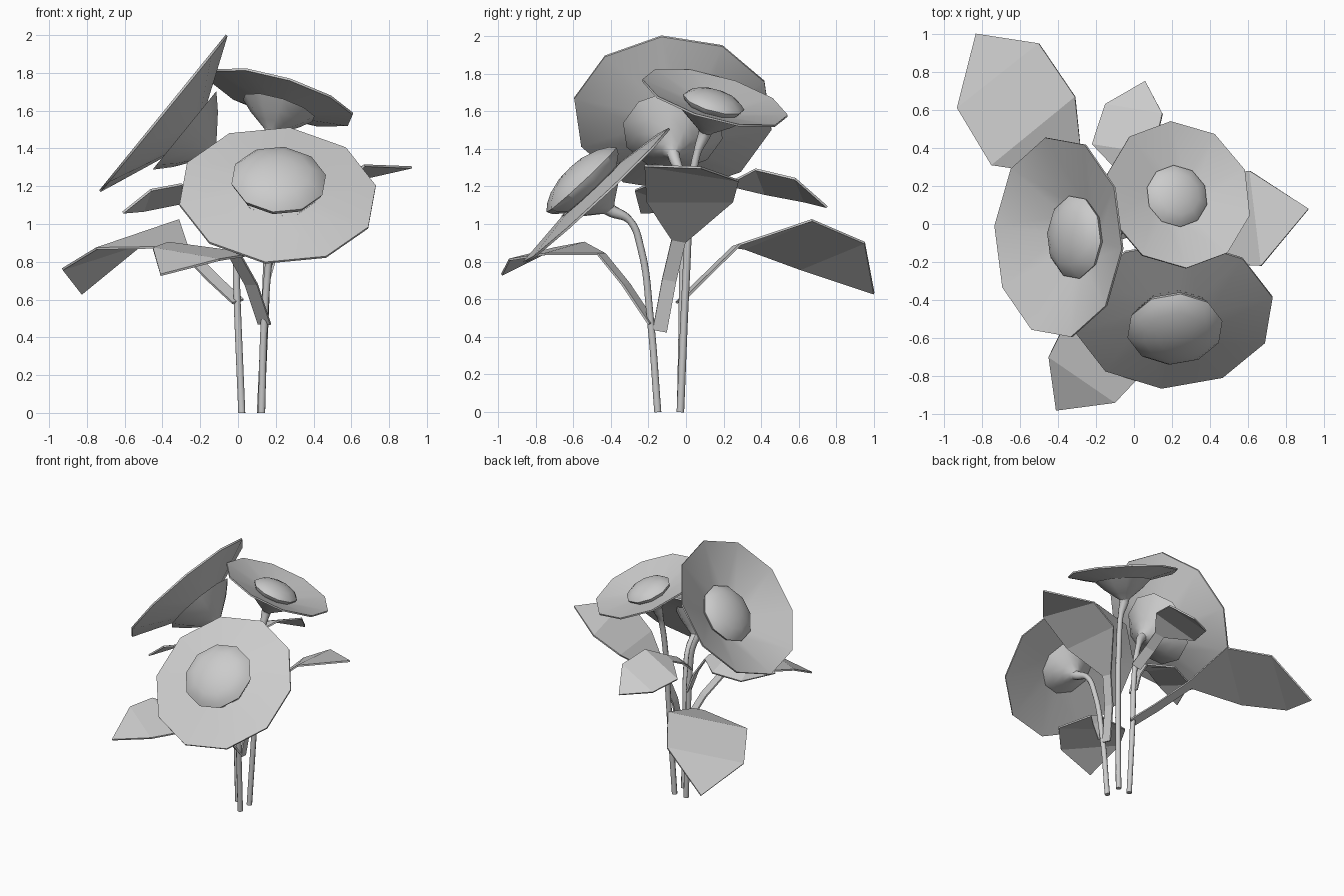
import bpy, bmesh, math
from mathutils import Vector, Matrix

cube = bpy.data.objects.get("Cube")
if cube:
    bpy.data.objects.remove(cube, do_unlink=True)

grey = bpy.data.materials.new("plain_grey")
grey.use_nodes = True
grey.diffuse_color = (0.6, 0.6, 0.6, 1)
grey.node_tree.nodes["Principled BSDF"].inputs["Base Color"].default_value = (0.6, 0.6, 0.6, 1)

SIDES = 10
SHEET = 0.012


def add_object(name, data):
    obj = bpy.data.objects.new(name, data)
    bpy.context.collection.objects.link(obj)
    data.materials.append(grey)
    return obj


def mesh_object(name, bm):
    mesh = bpy.data.meshes.new(name)
    bmesh.ops.recalc_face_normals(bm, faces=bm.faces)
    bm.to_mesh(mesh)
    bm.free()
    return add_object(name, mesh)


def lathe(name, profile, frame, smooth_angle):
    """Spin (radius, height) points about the local z axis of the frame."""
    bm = bmesh.new()
    rings = []
    for r, h in profile:
        if r == 0:
            rings.append([bm.verts.new((0, 0, h))] * SIDES)
        else:
            angles = [math.tau * i / SIDES for i in range(SIDES)]
            rings.append([bm.verts.new((r * math.cos(a), r * math.sin(a), h)) for a in angles])
    for low, high in zip(rings, rings[1:]):
        for i in range(SIDES):
            j = (i + 1) % SIDES
            corners = dict.fromkeys((low[i], low[j], high[j], high[i]))
            bm.faces.new(list(corners))
    bm.transform(frame)
    obj = mesh_object(name, bm)
    bpy.ops.object.select_all(action="DESELECT")
    obj.select_set(True)
    bpy.context.view_layer.objects.active = obj
    bpy.ops.object.shade_smooth_by_angle(angle=math.radians(smooth_angle))


def stem(name, points):
    """Bent round stem that flares at its last two points."""
    curve = bpy.data.curves.new(name, "CURVE")
    curve.dimensions = "3D"
    curve.bevel_depth = 0.02
    curve.bevel_resolution = 2
    curve.resolution_u = 6
    curve.use_fill_caps = True
    spline = curve.splines.new("BEZIER")
    spline.bezier_points.add(len(points) - 1)
    for bp, p in zip(spline.bezier_points, points):
        bp.co = p
        bp.handle_left_type = bp.handle_right_type = "AUTO"
    spline.bezier_points[-2].radius = 1.8
    spline.bezier_points[-1].radius = 3
    return add_object(name, curve)


def flower(name, center, normal, toward, radius, dome, lift, cup, base, path):
    """Petal dish around a seed dome, with a cup behind it and a bent stem.
    dome and cup are scales; lift and base are the heights of the dome's edge
    and of the petals' inner ring above the rim."""
    center = Vector(center)
    n = Vector(normal).normalized()
    u = Vector(toward)
    u = (u - n * u.dot(n)).normalized()
    frame = Matrix((u, n.cross(u), n)).transposed().to_4x4()
    frame.translation = center

    def scaled(points, size, height):
        return [(r * size, height + h * size) for r, h in points]

    inner = 0.19 * dome
    lathe(name + "_petals",
          [(inner, base), (radius, 0), (radius, -SHEET), (inner, base - SHEET)], frame, 45)
    lathe(name + "_seed_dome",
          scaled([(0, 0.09), (0.09, 0.083), (0.17, 0.06), (0.225, 0.03), (0.255, 0),
                  (0.24, -0.03), (0.19, -0.07)], dome, lift), frame, 32)
    lathe(name + "_cup",
          scaled([(0.27, 0), (0.19, -0.075), (0.115, -0.13), (0.06, -0.17),
                  (0.03, -0.2)], cup, base), frame, 50)
    neck = center + n * (base - 0.18 * cup)
    stem(name + "_stem", path + [neck, neck + n * 0.05])


def leaf(name, stalk, left, right, tip):
    """Flat ribbon stalk that opens into an arched hexagonal blade."""
    bm = bmesh.new()
    pts = [Vector(p) for p in stalk]
    across = Vector(right[0]) - Vector(left[0])
    rows = []
    for i, p in enumerate(pts):
        along = (pts[min(i + 1, len(pts) - 1)] - pts[max(i - 1, 0)]).normalized()
        side = (across - along * across.dot(along)).normalized() * 0.038
        rows.append((p - side, p + side))
    rows += [(Vector(a), Vector(b)) for a, b in zip(left, right)]
    rows = [[bm.verts.new(v) for v in row] for row in rows]
    for a, b in zip(rows, rows[1:]):
        bm.faces.new((a[0], a[1], b[1], b[0]))
    bm.faces.new((rows[-1][0], rows[-1][1], bm.verts.new(tip)))
    solid = mesh_object(name, bm).modifiers.new("thickness", "SOLIDIFY")
    solid.thickness = SHEET
    solid.offset = 0


# Flower heads and stems
flower("front_flower", (0.21, -0.48, 1.155), (0.05, -0.68, 0.73), (1.03, 0.18, 0.1),
       0.53, 1.0, 0.11, 0.8, 0.04,
       [(0.125, -0.15, 0), (0.14, -0.19, 0.5), (0.17, -0.24, 0.87), (0.19, -0.3, 1.02)])
flower("right_flower", (-0.40, -0.07, 1.59), (-0.775, 0, 0.63), (0.67, -0.12, 0.82),
       0.535, 0.87, -0.11, 1.0, -0.15,
       [(0.02, -0.03, 0), (-0.005, -0.02, 0.6), (-0.02, -0.02, 1.0), (-0.06, -0.025, 1.24)])
flower("back_flower", (0.235, 0.155, 1.675), (0.29, 0.26, 0.93), (-0.04, 0.38, -0.09),
       0.4, 0.66, -0.03, 0.75, -0.065,
       [(0.12, -0.03, 0), (0.15, 0, 0.7), (0.165, 0.03, 1.2), (0.175, 0.06, 1.38)])

# Leaves: stalk path, left side, right side, tip
leaf("back_right_leaf",
     [(0, -0.03, 0.59), (-0.13, 0.09, 0.71), (-0.3, 0.27, 0.885)],
     [(-0.75, 0.31, 0.87), (-0.93, 0.61, 0.76)],
     [(-0.31, 0.67, 1.02), (-0.50, 0.95, 0.90)], (-0.83, 1.0, 0.63))
leaf("front_leaf",
     [(0.14, -0.18, 0.47), (0.07, -0.32, 0.68), (-0.02, -0.45, 0.84)],
     [(0.08, -0.75, 0.84), (-0.10, -0.94, 0.81)],
     [(-0.37, -0.54, 0.90), (-0.45, -0.70, 0.87)], (-0.41, -0.98, 0.73))
leaf("left_leaf",
     [(0.14, -0.14, 0.43), (0.16, -0.09, 0.7), (0.22, -0.04, 0.91)],
     [(0.40, 0.25, 1.12), (0.61, 0.28, 1.23)],
     [(0.45, -0.21, 1.12), (0.67, -0.22, 1.31)], (0.92, 0.08, 1.30))
leaf("back_leaf",
     [(-0.02, 0, 1.05), (-0.04, 0.13, 1.15), (-0.03, 0.25, 1.21)],
     [(-0.22, 0.42, 1.16), (-0.15, 0.63, 1.12)],
     [(0.10, 0.37, 1.29), (0.15, 0.58, 1.24)], (0.06, 0.75, 1.09))
leaf("right_leaf",
     [(-0.01, -0.02, 0.85), (-0.06, -0.04, 1.0), (-0.14, -0.06, 1.13)],
     [(-0.30, -0.20, 1.21), (-0.46, -0.27, 1.18)],
     [(-0.30, 0.10, 1.11), (-0.50, 0.03, 1.07)], (-0.61, -0.24, 1.06))
